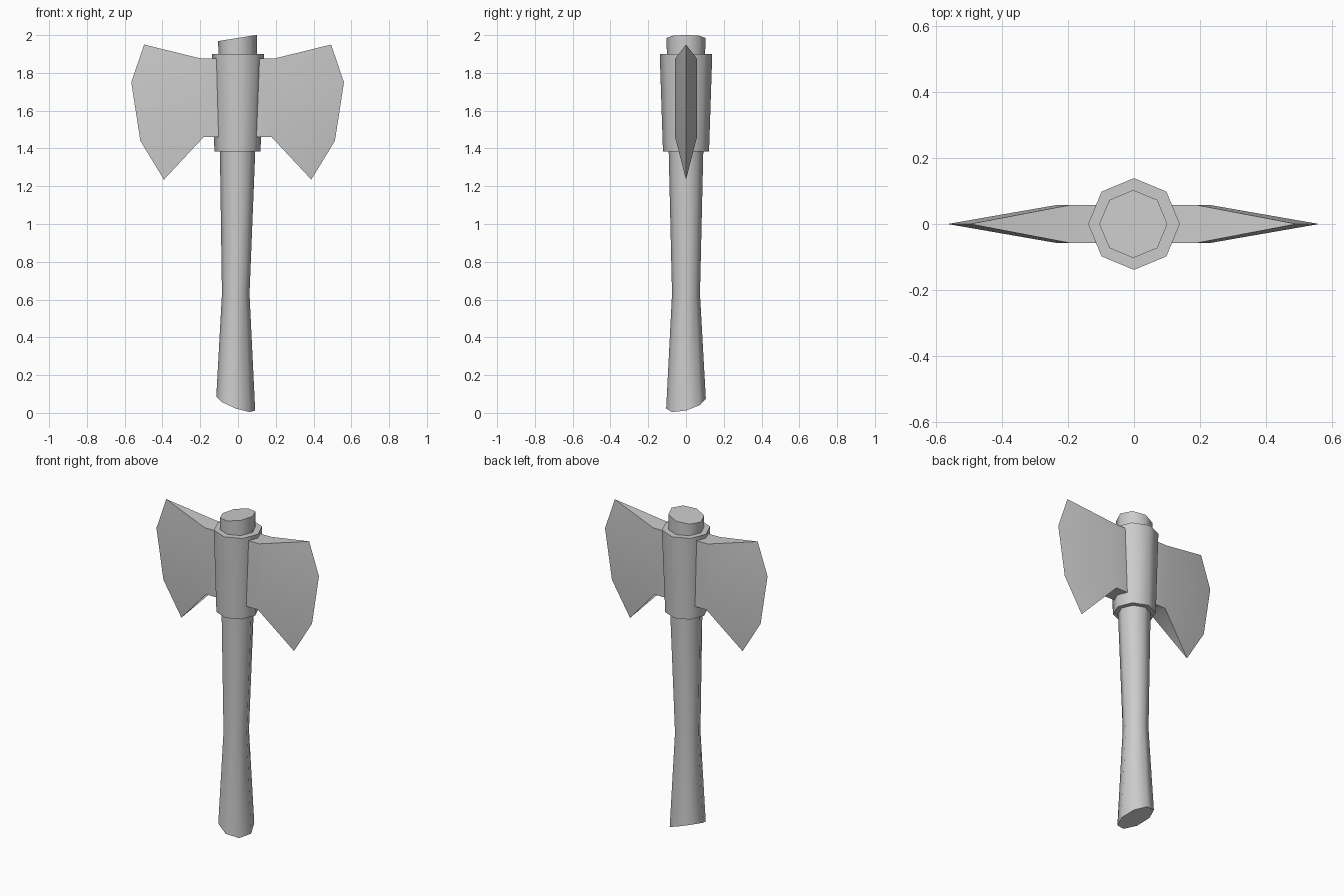
import bpy, bmesh, math

cube = bpy.data.objects.get("Cube")
if cube:
    bpy.data.objects.remove(cube)

grey = bpy.data.materials.new("plain_grey")
grey.use_nodes = True
GREY = (0.6, 0.6, 0.6, 1)
grey.diffuse_color = GREY
grey.node_tree.nodes["Principled BSDF"].inputs["Base Color"].default_value = GREY


def finish(name, bm):
    """Turn a bmesh into a named object, smooth except at hard corners."""
    bmesh.ops.recalc_face_normals(bm, faces=bm.faces)
    mesh = bpy.data.meshes.new(name)
    bm.to_mesh(mesh)
    bm.free()
    mesh.materials.append(grey)
    obj = bpy.data.objects.new(name, mesh)
    bpy.context.collection.objects.link(obj)
    bpy.ops.object.select_all(action='DESELECT')
    obj.select_set(True)
    bpy.context.view_layer.objects.active = obj
    bpy.ops.object.shade_smooth_by_angle(angle=math.radians(50))
    return obj


def octagon_column(name, rings):
    """Loft capped octagons; ring = centre x, x radius, y radius, z, tilt x, tilt y."""
    bm = bmesh.new()
    loops = []
    for cx, rx, ry, z, tilt_x, tilt_y in rings:
        loop = []
        for i in range(8):
            a = i * math.pi / 4
            x, y = cx + rx * math.cos(a), ry * math.sin(a)
            loop.append(bm.verts.new((x, y, z + tilt_x * x + tilt_y * y)))
        loops.append(loop)
    for low, high in zip(loops, loops[1:]):
        for i in range(8):
            j = (i + 1) % 8
            bm.faces.new((low[i], low[j], high[j], high[i]))
    bm.faces.new(loops[0])
    bm.faces.new(loops[-1])
    return finish(name, bm)


# Waisted handle with slanted cut ends
octagon_column("handle", [
    (-0.012, 0.103, 0.105, 0.045, -0.36, 0.25),
    (-0.012, 0.073, 0.074, 0.63, 0, 0),
    (-0.002, 0.094, 0.092, 1.40, 0, 0),
    (-0.002, 0.103, 0.103, 1.985, 0.16, 0),
])

# Tapered collar holding the blades
octagon_column("collar", [
    (-0.003, 0.122, 0.122, 1.385, 0, 0),
    (0, 0.139, 0.139, 1.90, 0, 0),
])


def blade(name, side):
    """Flat cheeks narrowing to a sharp, flared cutting edge."""
    half = 0.058
    cheek = [(0.18, 1.46), (0.22, 1.56), (0.23, 1.74), (0.19, 1.875)]
    edge = [(0.39, 1.235), (0.515, 1.44), (0.563, 1.75), (0.495, 1.95)]
    bm = bmesh.new()

    def point(x, y, z):
        return bm.verts.new((side * x - 0.002, y, z))

    tip = [point(x, 0, z) for x, z in edge]
    cheeks, roots = [], []
    for y in (-half, half):
        c = [point(x, y, z) for x, z in cheek]
        r = [point(0.08, y, z) for z in (1.46, 1.875)]
        bm.faces.new([r[0]] + c + [r[1]])
        for i in range(3):
            bm.faces.new((c[i], tip[i], tip[i + 1], c[i + 1]))
        cheeks.append(c)
        roots.append(r)
    # Top and bottom of the block, then its slopes out to the tips
    for k in (0, -1):
        bm.faces.new((roots[0][k], cheeks[0][k], cheeks[1][k], roots[1][k]))
        bm.faces.new((cheeks[0][k], tip[k], cheeks[1][k]))
    bm.faces.new((roots[0][0], roots[0][1], roots[1][1], roots[1][0]))
    return finish(name, bm)


blade("left_blade", 1)
blade("right_blade", -1)
